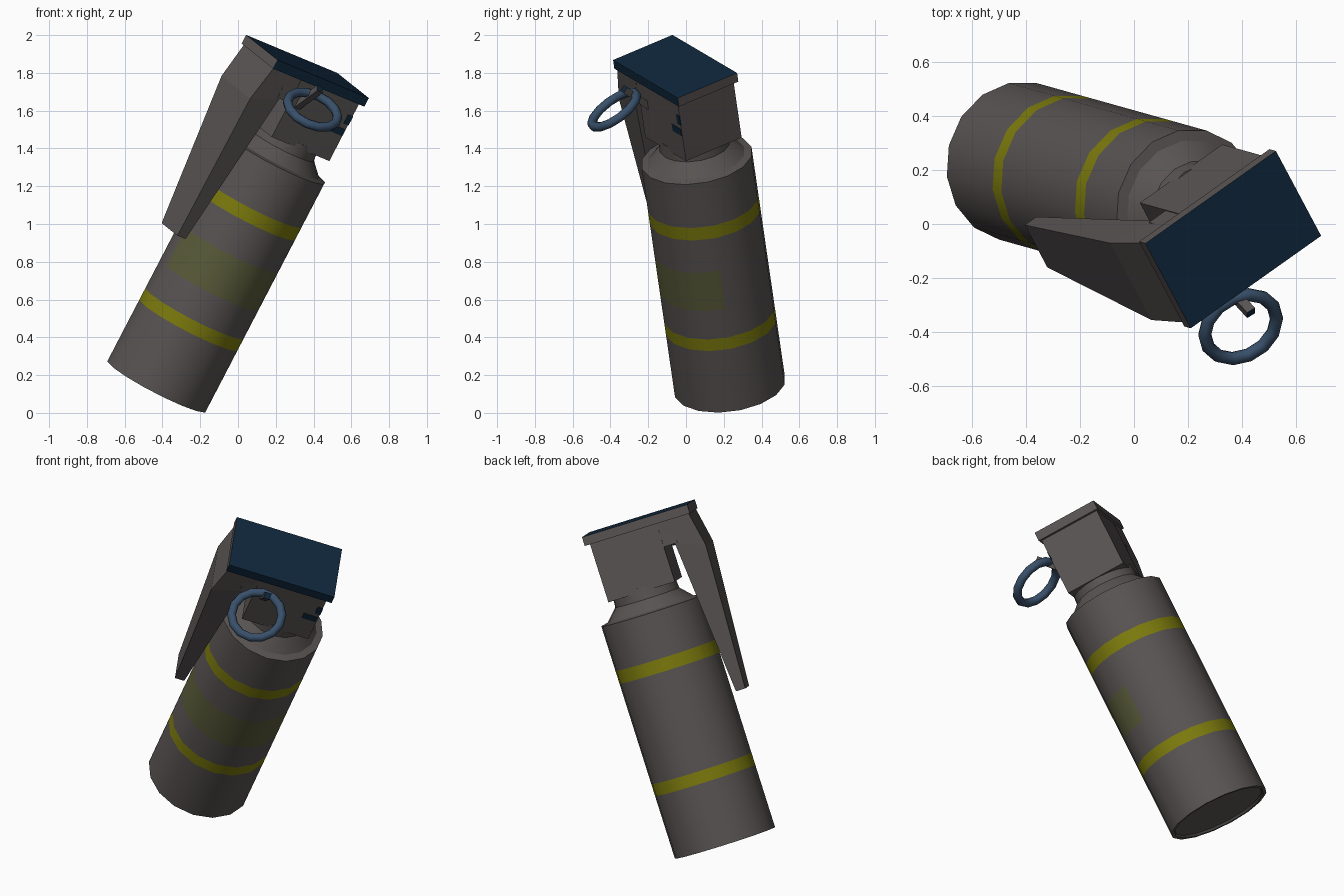
import bpy, bmesh, math
from mathutils import Vector, Matrix

if "Cube" in bpy.data.objects:
    bpy.data.objects.remove(bpy.data.objects["Cube"])

# Local frame: the canister stands on local z, lever toward +x, ring toward +y
AXIS = Vector((0.458, -0.128, 0.880)).normalized()
U = Vector((-0.773, -0.547, 0.320))
U = (U - AXIS * U.dot(AXIS)).normalized()
V = AXIS.cross(U)
FRAME = Matrix((U, V, AXIS)).transposed().to_4x4()
FRAME.translation = (-0.43, 0.232, 0.143)


def material(name, rgb):
    m = bpy.data.materials.new(name)
    m.diffuse_color = (*rgb, 1)
    m.use_nodes = True
    m.node_tree.nodes["Principled BSDF"].inputs["Base Color"].default_value = m.diffuse_color
    return m


GREY = material("grey_metal", (0.100, 0.089, 0.086))
YELLOW = material("yellow_band", (0.205, 0.200, 0.004))
OLIVE = material("olive_label", (0.100, 0.105, 0.042))
NAVY = material("navy_paint", (0.005, 0.021, 0.047))
STEEL = material("blue_steel", (0.040, 0.080, 0.145))


def finish(name, bm, mats, smooth=False):
    bmesh.ops.recalc_face_normals(bm, faces=bm.faces)
    me = bpy.data.meshes.new(name)
    bm.to_mesh(me)
    bm.free()
    ob = bpy.data.objects.new(name, me)
    bpy.context.collection.objects.link(ob)
    for m in mats:
        me.materials.append(m)
    ob.matrix_world = FRAME
    if smooth:
        bpy.ops.object.select_all(action='DESELECT')
        ob.select_set(True)
        bpy.context.view_layer.objects.active = ob
        bpy.ops.object.shade_smooth_by_angle(angle=math.radians(32))
    return ob


def box(name, lo, hi, mats, rule=None):
    bm = bmesh.new()
    bmesh.ops.create_cube(bm, size=1)
    for v in bm.verts:
        v.co = [(a + b) / 2 + c * (b - a) for a, b, c in zip(lo, hi, v.co)]
    bmesh.ops.recalc_face_normals(bm, faces=bm.faces)
    for f in bm.faces:
        f.material_index = rule(f) if rule else 0
    return finish(name, bm, mats)


def lathe(name, profile, sides, mats, rule=None):
    bm = bmesh.new()
    rings = [[bm.verts.new((r * math.cos(i * math.tau / sides),
                            r * math.sin(i * math.tau / sides), z))
              for i in range(sides)] for r, z in profile]
    for a, b in zip(rings, rings[1:]):
        for i in range(sides):
            j = (i + 1) % sides
            f = bm.faces.new((a[i], a[j], b[j], b[i]))
            if rule:
                f.material_index = rule(f.calc_center_median())
    bm.faces.new(rings[0])
    bm.faces.new(rings[-1])
    return finish(name, bm, mats, True)


# Canister body with painted bands and a label on the front
def paint(c):
    if math.hypot(c.x, c.y) < 0.285:
        return 0
    if 0.37 < c.z < 0.44 or 1.035 < c.z < 1.11:
        return 1
    angle = math.degrees(math.atan2(c.y, c.x))
    return 2 if 0.61 < c.z < 0.84 and 0 < angle < 157.5 else 0


R = 0.298
lathe("canister_body",
      [(0.272, 0.012), (0.28, 0)] +
      [(R, z) for z in (0, 0.37, 0.44, 0.61, 0.84, 1.035, 1.11, 1.372)] +
      [(0.258, 1.38), (0.19, 1.45), (0.185, 1.52)],
      16, [GREY, YELLOW, OLIVE], paint)

# Fuze housing, lever bracket and cap plate
box("fuze_housing", (-0.195, -0.178, 1.495), (0.20, 0.178, 1.85), [GREY])
box("lever_bracket", (0.15, -0.175, 1.70), (0.28, 0.175, 1.845), [GREY])
box("cap_plate", (-0.225, -0.19, 1.838), (0.40, 0.19, 1.89), [GREY, NAVY],
    lambda f: int(f.normal.z > 0.5 or f.normal.y > 0.5))

# Painted chips on the housing front
box("paint_chip_low", (-0.19, 0.175, 1.645), (-0.105, 0.181, 1.685), [NAVY])
box("paint_chip_high", (-0.197, 0.175, 1.71), (-0.165, 0.181, 1.765), [NAVY])

# Safety lever: tapering arm, stations are (outer x, z), (inner x, z), half width
stations = [((0.39, 1.845), (0.20, 1.845), 0.178),
            ((0.43, 1.64), (0.265, 1.70), 0.172),
            ((0.387, 0.80), (0.332, 0.80), 0.095)]
bm = bmesh.new()
loops = [[bm.verts.new(p) for p in ((o[0], -w, o[1]), (o[0], w, o[1]),
                                    (i[0], w, i[1]), (i[0], -w, i[1]))]
         for o, i, w in stations]
for a, b in zip(loops, loops[1:]):
    for k in range(4):
        bm.faces.new((a[k], a[(k + 1) % 4], b[(k + 1) % 4], b[k]))
bm.faces.new(loops[0])
bm.faces.new(loops[-1])
finish("safety_lever", bm, [GREY])

# Pin: short square bar leaning out of the housing, blue at its tip
p0, p1 = Vector((0.14, 0.165, 1.70)), Vector((0.147, 0.295, 1.85))
bm = bmesh.new()
bmesh.ops.create_cube(bm, size=1)
for f in bm.faces:
    f.material_index = int(f.calc_center_median().z > 0.4)
rot = (p1 - p0).to_track_quat('Z', 'X').to_matrix().to_4x4()
bmesh.ops.transform(bm, verts=bm.verts, matrix=Matrix.Translation((p0 + p1) / 2) @ rot
                    @ Matrix.Diagonal((0.036, 0.036, (p1 - p0).length, 1)))
finish("safety_pin", bm, [GREY, NAVY])

# Pull ring
normal = Vector((0.35, -0.55, 0.75)).normalized()
bpy.ops.mesh.primitive_torus_add(major_segments=14, minor_segments=8,
                                 major_radius=0.142, minor_radius=0.025,
                                 location=(0.395, -0.38, 1.605),
                                 rotation=normal.to_track_quat('Z', 'Y').to_euler())
ring = bpy.context.object
ring.name = "pull_ring"
ring.data.materials.append(STEEL)
bpy.ops.object.shade_smooth_by_angle(angle=math.radians(50))
